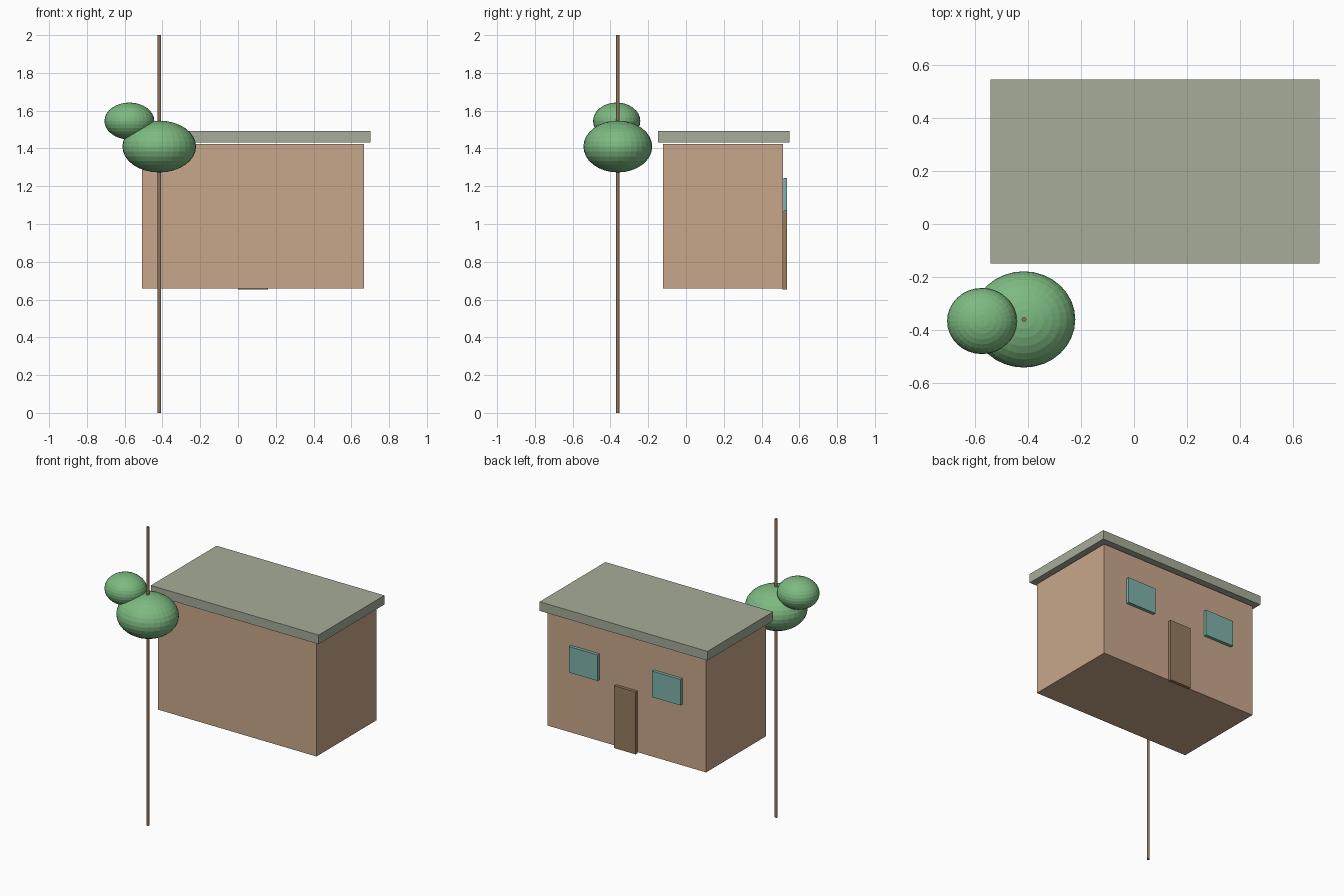
import bpy

if "Cube" in bpy.data.objects:
    bpy.data.objects.remove(bpy.data.objects["Cube"])


def material(name, rgb):
    """Flat colour given as 0-255 display values, stored as linear."""
    m = bpy.data.materials.new(name)
    lin = [((c / 255 + 0.055) / 1.055) ** 2.4 for c in rgb]
    m.diffuse_color = (*lin, 1.0)
    m.use_nodes = True
    m.node_tree.nodes["Principled BSDF"].inputs["Base Color"].default_value = m.diffuse_color
    return m


WALL = material("clay_wall", (201, 167, 139))
ROOF = material("sage_roof", (166, 172, 153))
DOOR = material("brown_door", (150, 124, 94))
GLASS = material("teal_glass", (128, 178, 170))
BARK = material("bark", (143, 115, 90))
LEAF = material("leaf_green", (125, 186, 129))


def finish(name, mat):
    ob = bpy.context.object
    ob.name = name
    ob.data.materials.append(mat)
    return ob


def box(name, lo, hi, mat):
    """Box between two opposite corners."""
    bpy.ops.mesh.primitive_cube_add(
        size=1, location=[(a + b) / 2 for a, b in zip(lo, hi)])
    bpy.context.object.scale = [b - a for a, b in zip(lo, hi)]
    return finish(name, mat)


def foliage(name, centre, radii):
    """Flat-faced ellipsoid of leaves."""
    bpy.ops.mesh.primitive_uv_sphere_add(
        segments=32, ring_count=16, radius=1, location=centre)
    bpy.context.object.scale = radii
    return finish(name, LEAF)


# House body and the flat roof slab floating just above it
MID = 0.079
box("walls", (-0.508, -0.122, 0.659), (0.667, 0.513, 1.423), WALL)
box("roof", (-0.542, -0.149, 1.431), (0.702, 0.547, 1.492), ROOF)

# Door and the two windows either side of it, on the back wall
box("door", (MID - 0.079, 0.512, 0.652), (MID + 0.079, 0.534, 1.07), DOOR)
for side, name in ((-1, "window_left"), (1, "window_right")):
    x = MID + side * 0.307
    box(name, (x - 0.106, 0.515, 1.07), (x + 0.106, 0.536, 1.244), GLASS)

# Slender tree: full-height trunk and two leaf clumps
bpy.ops.mesh.primitive_cylinder_add(
    vertices=12, radius=0.009, depth=2, location=(-0.416, -0.361, 1))
finish("trunk", BARK)
foliage("foliage_large", (-0.417, -0.361, 1.41), (0.195, 0.182, 0.137))
foliage("foliage_small", (-0.575, -0.367, 1.545), (0.132, 0.125, 0.098))
